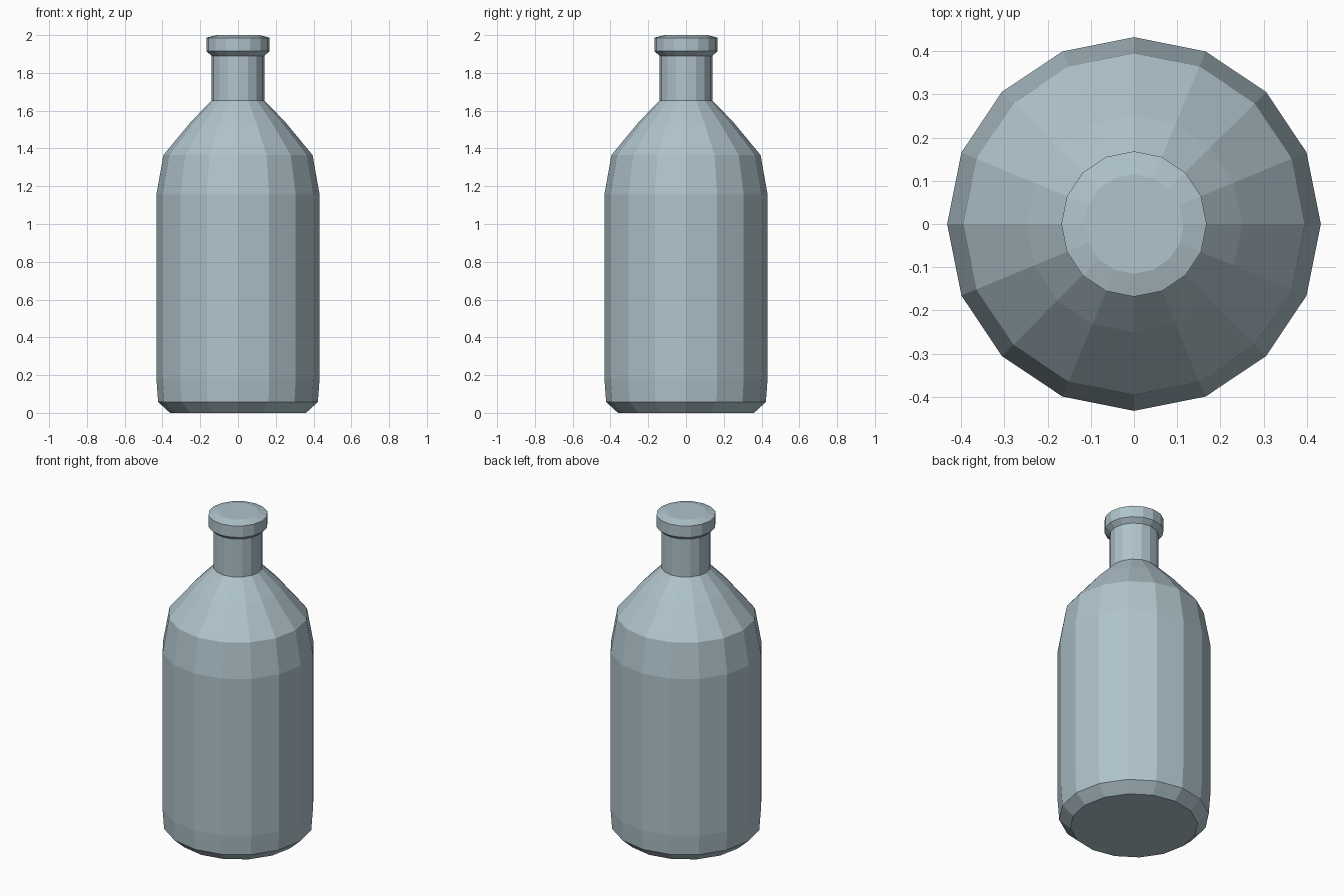
import bpy
import bmesh
from math import cos, sin, tau

cube = bpy.data.objects.get("Cube")
if cube:
    bpy.data.objects.remove(cube, do_unlink=True)

SIDES = 16

# One pale blue-grey colour
COLOUR = (0.43, 0.546, 0.597, 1.0)
glass = bpy.data.materials.new("pale_blue_grey")
glass.use_nodes = True
glass.diffuse_color = COLOUR
glass.node_tree.nodes["Principled BSDF"].inputs["Base Color"].default_value = COLOUR


def lathe(name, profile, material):
    """Turn a (radius, height) profile into a closed, faceted solid."""
    bm = bmesh.new()
    rings = [[bm.verts.new((r * cos(tau * i / SIDES), r * sin(tau * i / SIDES), z))
              for i in range(SIDES)] for r, z in profile]
    for low, high in zip(rings, rings[1:]):
        for i in range(SIDES):
            j = (i + 1) % SIDES
            bm.faces.new((low[i], low[j], high[j], high[i]))
    bm.faces.new(rings[0][::-1])
    bm.faces.new(rings[-1])
    mesh = bpy.data.meshes.new(name)
    bm.to_mesh(mesh)
    bm.free()
    mesh.materials.append(material)
    obj = bpy.data.objects.new(name, mesh)
    bpy.context.collection.objects.link(obj)
    return obj


# Bottle outline from base to stopper, grouped by part
base = [(0.36, 0), (0.423, 0.058), (0.432, 0.18)]
shoulder = [(0.432, 1.155), (0.395, 1.365), (0.25, 1.54)]
neck = [(0.139, 1.655), (0.139, 1.89)]
lip = [(0.168, 1.915), (0.168, 1.986), (0.115, 2.0)]
lathe("bottle", base + shoulder + neck + lip, glass)
